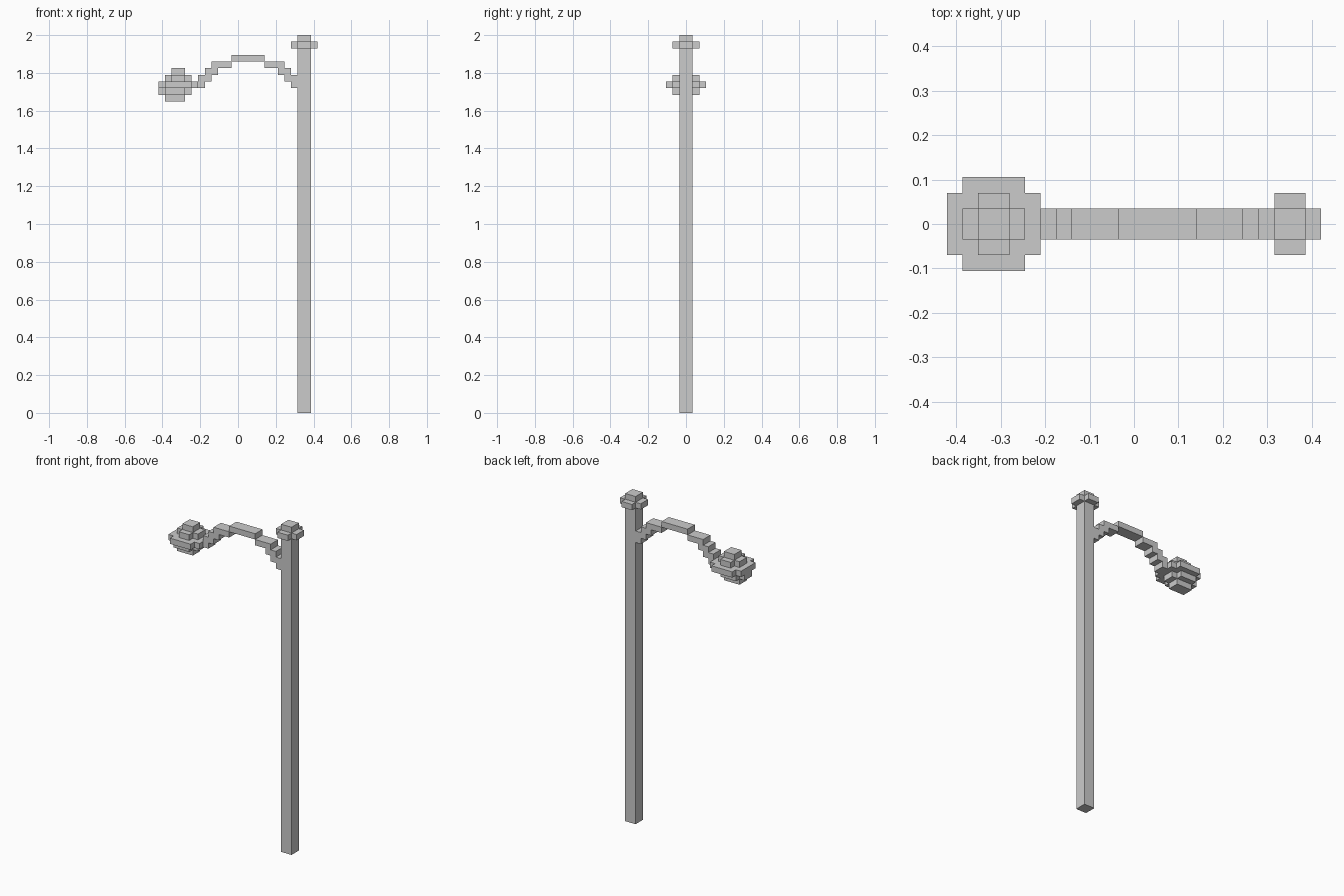
import bpy, bmesh

if "Cube" in bpy.data.objects:
    bpy.data.objects.remove(bpy.data.objects["Cube"])

U = 2 / 57  # size of one block


def add_prism(bm, outline, z0, z1):
    """Extrude a flat outline (block units) from z0 to z1."""
    face = bm.faces.new([bm.verts.new((x * U, y * U, z0 * U)) for x, y in outline])
    ext = bmesh.ops.extrude_face_region(bm, geom=[face], use_keep_orig=True)
    verts = [g for g in ext["geom"] if isinstance(g, bmesh.types.BMVert)]
    bmesh.ops.translate(bm, verts=verts, vec=(0, 0, (z1 - z0) * U))


def box(x0, x1, y):
    return [(x0, -y), (x1, -y), (x1, y), (x0, y)]


def cross(x0, x1, y_in, xi0, xi1, y_out):
    """Plus outline: long bar x0..x1 by y_in, wide bar xi0..xi1 by y_out."""
    half = [(x0, -y_in), (xi0, -y_in), (xi0, -y_out),
            (xi1, -y_out), (xi1, -y_in), (x1, -y_in)]
    return half + [(x, -y) for x, y in reversed(half)]


def make(name, prisms):
    bm = bmesh.new()
    for outline, z0, z1 in prisms:
        add_prism(bm, outline, z0, z1)
    bmesh.ops.recalc_face_normals(bm, faces=bm.faces)
    mesh = bpy.data.meshes.new(name)
    bm.to_mesh(mesh)
    bm.free()
    obj = bpy.data.objects.new(name, mesh)
    bpy.context.collection.objects.link(obj)


# Post and the collar near its top
make("post", [(box(9, 11, 1), 0, 57)])
make("post_collar", [(cross(8, 12, 1, 9, 11, 2), 55, 56)])

# Stepped arch arm: (x start, x end, level)
steps = [(-6, -5, 49), (-6, -4, 50), (-5, -3, 51), (-4, -1, 52), (-1, 4, 53),
         (4, 7, 52), (6, 8, 51), (7, 9, 50), (8, 9, 49)]
make("arm", [(box(a, b, 1), z, z + 1) for a, b, z in steps])

# Lamp head, stacked from bottom to top
layers = [box(-11, -8, 1),
          cross(-12, -7, 1, -11, -8, 2),
          cross(-12, -6, 2, -11, -7, 3),
          cross(-11, -7, 1, -10, -8, 2),
          box(-10, -8, 1)]
make("lamp_head", [(o, 47 + i, 48 + i) for i, o in enumerate(layers)])
